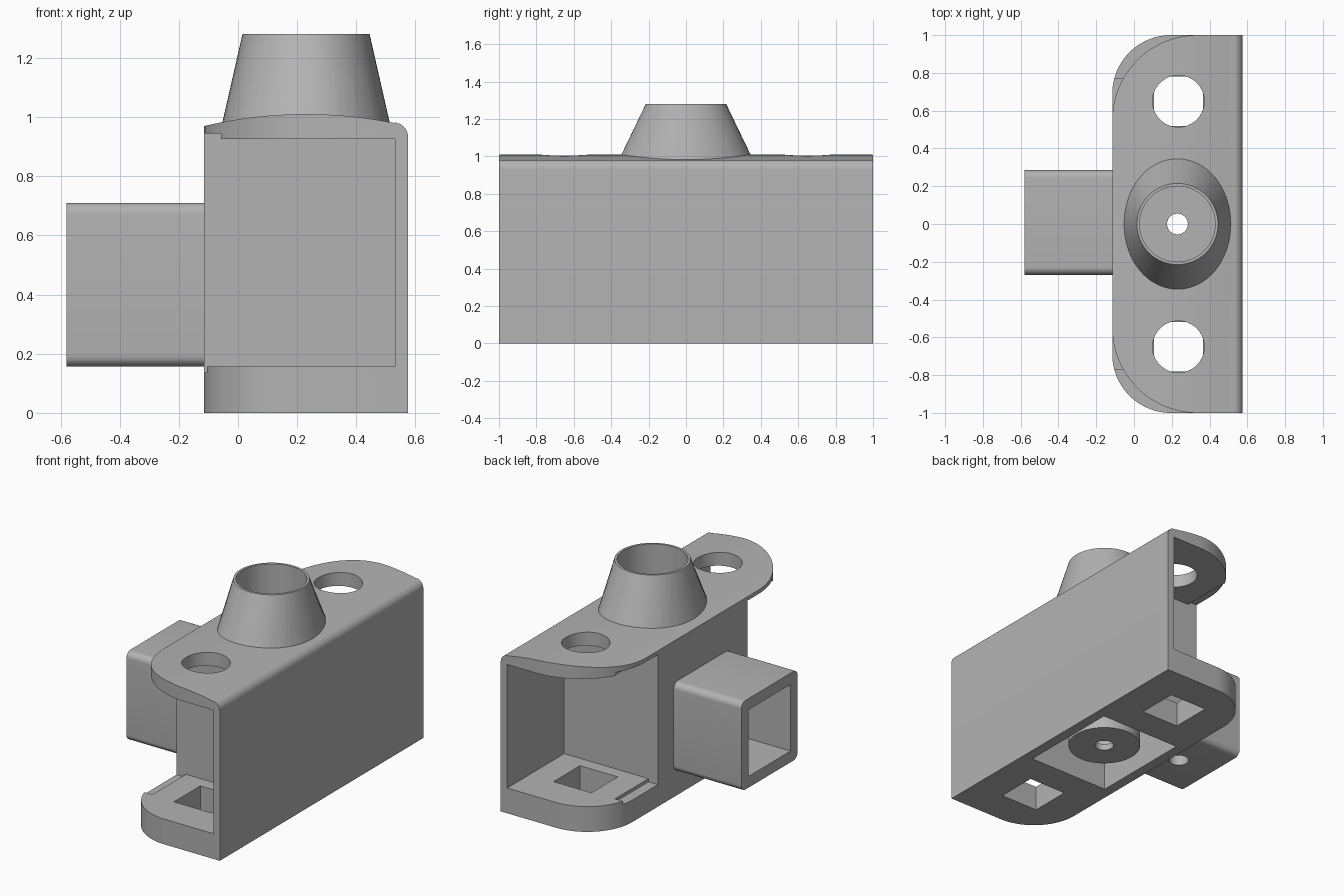
import bpy, bmesh
from math import sin, cos, pi, sqrt
from mathutils import Vector

if "Cube" in bpy.data.objects:
    bpy.data.objects.remove(bpy.data.objects["Cube"])

grey = bpy.data.materials.new("plain_grey")
grey.use_nodes = True
GREY = (0.45, 0.45, 0.45, 1)
grey.diffuse_color = GREY
grey.node_tree.nodes["Principled BSDF"].inputs["Base Color"].default_value = GREY

BACK, FRONT, LOW, HIGH = -0.115, 0.575, 0.157, 0.925
INNER = 0.53
CX = 0.23          # axis of funnel
SEG = 64


def loft(name, lower, upper):
    """Solid between two matching outlines."""
    bm = bmesh.new()
    a = [bm.verts.new(p) for p in lower]
    b = [bm.verts.new(p) for p in upper]
    n = len(a)
    bm.faces.new(a)
    bm.faces.new(b)
    for i in range(n):
        j = (i + 1) % n
        bm.faces.new((a[i], a[j], b[j], b[i]))
    bmesh.ops.recalc_face_normals(bm, faces=bm.faces)
    me = bpy.data.meshes.new(name)
    bm.to_mesh(me)
    bm.free()
    me.materials.append(grey)
    ob = bpy.data.objects.new(name, me)
    bpy.context.collection.objects.link(ob)
    return ob


def prism(name, pts, z0, z1):
    return loft(name, [(x, y, z0) for x, y in pts], [(x, y, z1) for x, y in pts])


def box(name, x0, x1, y0, y1, z0, z1):
    return prism(name, [(x0, y0), (x1, y0), (x1, y1), (x0, y1)], z0, z1)


def ring(x, y, rx, ry):
    return [(x + rx * cos(2 * pi * i / SEG), y + ry * sin(2 * pi * i / SEG)) for i in range(SEG)]


def combine(target, tool, op):
    mod = target.modifiers.new("join", "BOOLEAN")
    mod.operation, mod.solver, mod.object = op, "EXACT", tool
    with bpy.context.temp_override(object=target, active_object=target):
        bpy.ops.object.modifier_apply(modifier=mod.name)
    bpy.data.objects.remove(tool)


def cut(tool):
    combine(housing, tool, "DIFFERENCE")


def add(tool):
    combine(housing, tool, "UNION")


# Housing: crowned profile with one rounded top edge, run along y
R, r = 1.49, 0.05
profile = [(BACK, 0), (FRONT, 0)]
profile += [(FRONT - r + r * cos(t * pi / 16), 0.932 + r * sin(t * pi / 16)) for t in range(8)]
for i in range(21):
    x = FRONT - r + (BACK - FRONT + r) * i / 20
    profile.append((x, 1.01 - R + sqrt(R * R - (x - CX) ** 2)))
housing = loft("housing", [(x, -1, z) for x, z in profile], [(x, 1, z) for x, z in profile])


def corner(side, rad, z0, z1):
    """Cutter that rounds one vertical back corner."""
    pts = [(BACK - 0.1, side * 1.1), (BACK + rad, side * 1.1)]
    for i in range(25):
        a = pi / 2 + pi / 2 * i / 24
        pts.append((BACK + rad + rad * cos(a), side * (1 - rad + rad * sin(a))))
    pts.append((BACK - 0.1, side * (1 - rad)))
    cut(prism("corner_cutter", pts, z0, z1))


# End bays with their rebates, holes and rounded flanges
for s in (-1, 1):
    ya, yb = sorted((s * 0.44, s * 1.2))
    cut(box("bay_cutter", BACK - 0.2, INNER, ya, yb, LOW, HIGH))
    ya, yb = sorted((s * 0.44, s * 0.77))
    cut(box("rebate_cutter", BACK - 0.2, -0.05, ya, yb, LOW - 0.02, HIGH + 0.02))
    y = s * 0.65
    cut(box("nut_cutter", CX - 0.125, CX + 0.135, y - 0.13, y + 0.13, -0.1, 0.5))
    cut(prism("bolt_cutter", ring(CX + 0.005, y, 0.137, 0.137), 0.5, 1.2))
    corner(s, 0.31, -0.1, 0.5)
    corner(s, 0.45, 0.5, 1.2)

# Hollow centre, open below
cut(box("centre_cutter", -0.05, 0.51, -0.33, 0.33, -0.1, 0.9))

# Funnel on top and the cup hanging below it
add(loft("funnel", [(x, y, 0.95) for x, y in ring(CX, 0, 0.29, 0.374)],
         [(x, y, 1.28) for x, y in ring(CX, 0, 0.215, 0.215)]))
add(prism("cup", ring(CX, 0, 0.213, 0.213), 0.05, 0.96))
cut(prism("bore_cutter", ring(CX, 0, 0.2, 0.2), 0.09, 1.5))
cut(prism("drain_cutter", ring(CX, 0, 0.055, 0.055), -0.1, 0.3))

# Square side socket with rounded long edges
TY, TZ, H, B = 0.008, 0.433, 0.277, 0.04
outline = []
for q in range(4):
    mid = q * pi / 2 + pi / 4
    c = Vector((cos(mid), sin(mid))) * sqrt(2) * (H - B)
    for i in range(9):
        a = q * pi / 2 + pi / 2 * i / 8
        outline.append((TY + c.x + B * cos(a), TZ + c.y + B * sin(a)))
add(loft("side_socket", [(-0.58, y, z) for y, z in outline],
         [(-0.09, y, z) for y, z in outline]))
W = 0.207
cut(box("socket_cutter", -0.7, BACK, TY - W, TY + W, TZ - W, TZ + W))
cut(prism("pin_cutter", ring(-0.34, TY, 0.058, 0.058), 0.1, 0.4))

# Smooth curved surfaces, keep crisp edges
bpy.ops.object.select_all(action="DESELECT")
housing.select_set(True)
bpy.context.view_layer.objects.active = housing
bpy.ops.object.shade_smooth_by_angle(angle=0.5)
